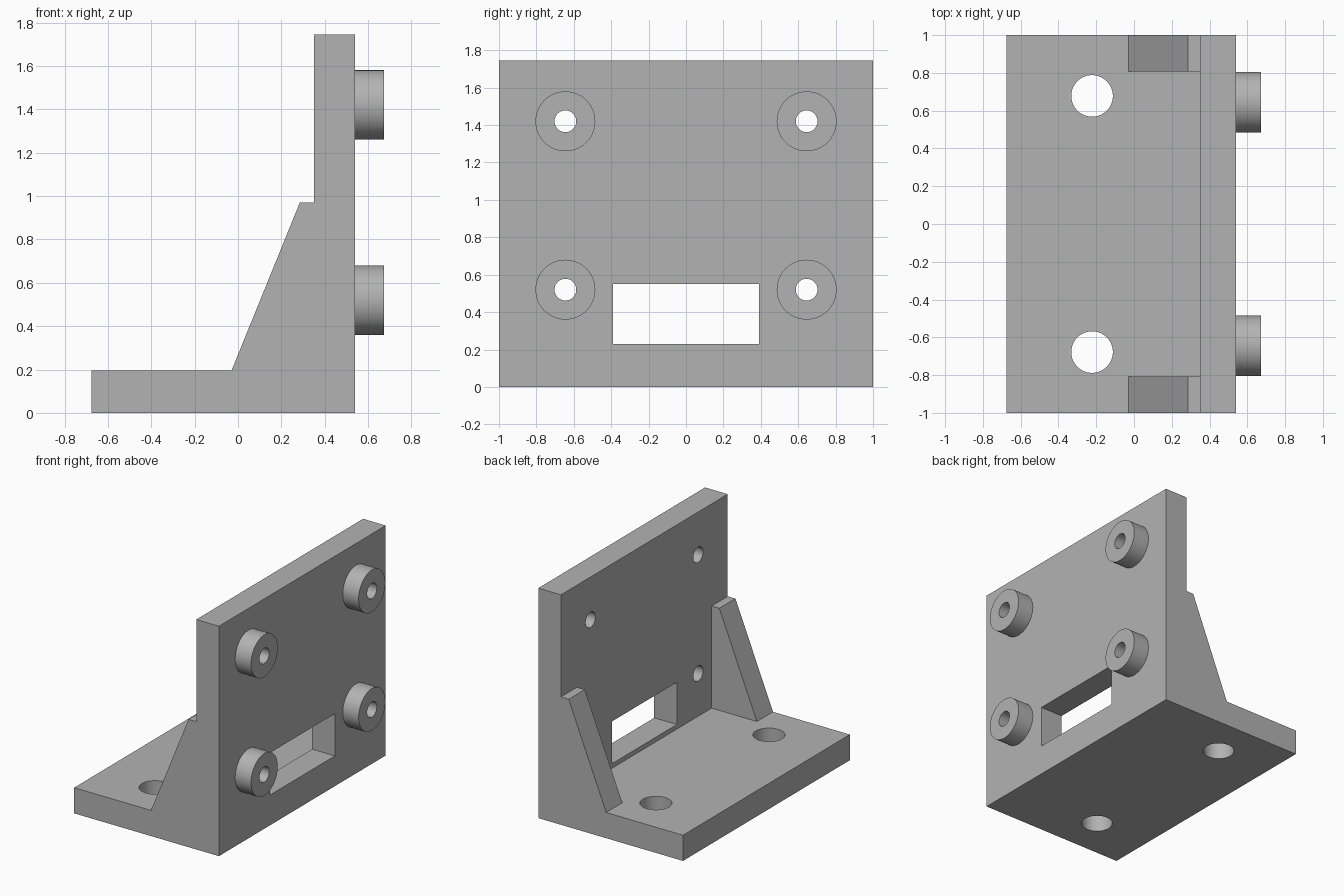
import bpy, bmesh, math
from mathutils import Matrix, Vector

cube = bpy.data.objects.get("Cube")
if cube:
    bpy.data.objects.remove(cube, do_unlink=True)

grey = bpy.data.materials.new("plain grey")
grey.use_nodes = True
GREY = (0.45, 0.45, 0.45, 1)
grey.diffuse_color = GREY
grey.node_tree.nodes["Principled BSDF"].inputs["Base Color"].default_value = GREY

HALF = 1.0                       # half width along y
X0, PLATE, X1 = -0.675, 0.35, 0.54
BASE_TOP, TOP = 0.195, 1.745


def finish(bm, name):
    bmesh.ops.recalc_face_normals(bm, faces=bm.faces)
    mesh = bpy.data.meshes.new(name)
    bm.to_mesh(mesh)
    bm.free()
    mesh.materials.append(grey)
    obj = bpy.data.objects.new(name, mesh)
    bpy.context.collection.objects.link(obj)
    return obj


def extrude_profile(name, points, y0, y1):
    """Extrude an (x, z) outline along y."""
    bm = bmesh.new()
    face = bm.faces.new([bm.verts.new((x, y0, z)) for x, z in points])
    new = bmesh.ops.extrude_face_region(bm, geom=[face])["geom"]
    verts = [v for v in new if isinstance(v, bmesh.types.BMVert)]
    bmesh.ops.translate(bm, verts=verts, vec=(0, y1 - y0, 0))
    return finish(bm, name)


def cylinder(name, centre, radius, length, along_x=False):
    bm = bmesh.new()
    turn = Matrix.Rotation(math.pi / 2, 4, "Y") if along_x else Matrix()
    bmesh.ops.create_cone(bm, cap_ends=True, segments=64, radius1=radius, radius2=radius,
                          depth=length, matrix=Matrix.Translation(Vector(centre)) @ turn)
    return finish(bm, name)


def combine(target, tool, operation):
    """Apply a boolean and remove the tool object."""
    mod = target.modifiers.new("combine", "BOOLEAN")
    mod.operation, mod.solver, mod.object = operation, "EXACT", tool
    bpy.context.view_layer.objects.active = target
    bpy.ops.object.modifier_apply(modifier=mod.name)
    bpy.data.objects.remove(tool, do_unlink=True)


# L-shaped body
bracket = extrude_profile("bracket", [(X0, 0), (X1, 0), (X1, TOP), (PLATE, TOP),
                                      (PLATE, BASE_TOP), (X0, BASE_TOP)], -HALF, HALF)

# Sloped side ribs, sunk into the body
rib = [(-0.03, BASE_TOP), (0.0, 0.1), (0.45, 0.1), (0.45, 0.97), (0.285, 0.97)]
for side in (-1, 1):
    ys = sorted((side * 0.807, side * HALF))
    combine(bracket, extrude_profile("side_rib", rib, *ys), "UNION")

# Round bosses with through holes, and base mounting holes
for side in (-1, 1):
    for z in (0.52, 1.42):
        y = side * 0.645
        combine(bracket, cylinder("boss", (0.573, y, z), 0.16, 0.2, True), "UNION")
        combine(bracket, cylinder("boss_hole", (0.5, y, z), 0.058, 1, True), "DIFFERENCE")
    combine(bracket, cylinder("base_hole", (-0.222, side * 0.678, 0.1), 0.11, 0.4), "DIFFERENCE")

# Rectangular window through the upright plate
window = extrude_profile("window", [(0.2, 0.23), (0.8, 0.23), (0.8, 0.55), (0.2, 0.55)], -0.39, 0.39)
combine(bracket, window, "DIFFERENCE")

# Smooth the round walls, keep hard edges
bpy.ops.object.select_all(action="DESELECT")
bracket.select_set(True)
bpy.context.view_layer.objects.active = bracket
bpy.ops.object.shade_smooth_by_angle(angle=math.radians(30))
